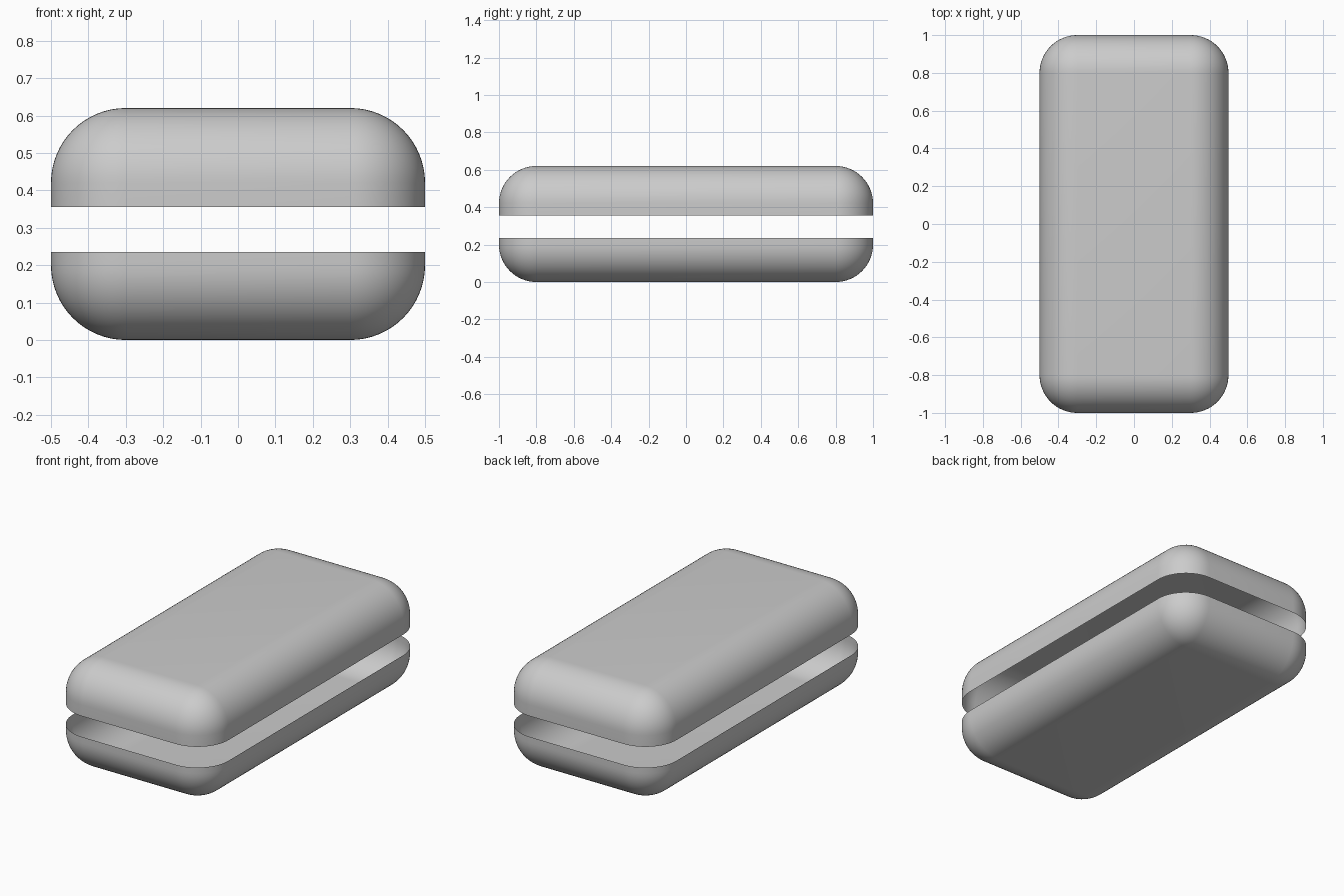
import bpy, bmesh
from mathutils import Vector

if "Cube" in bpy.data.objects:
    bpy.data.objects.remove(bpy.data.objects["Cube"])

WIDTH, LENGTH, HEIGHT, RADIUS = 1.0, 2.0, 0.62, 0.2


def half_shell(name, cut_z, keep_top):
    # Rounded box, cut open to leave one thin shell
    bm = bmesh.new()
    bmesh.ops.create_cube(bm, size=1)
    bmesh.ops.scale(bm, vec=(WIDTH, LENGTH, HEIGHT), verts=bm.verts)
    bmesh.ops.translate(bm, vec=(0, 0, HEIGHT / 2), verts=bm.verts)
    bmesh.ops.bevel(bm, geom=bm.edges[:], offset=RADIUS, offset_type='OFFSET',
                    segments=16, profile=0.5, affect='EDGES', clamp_overlap=True)
    bmesh.ops.bisect_plane(bm, geom=bm.verts[:] + bm.edges[:] + bm.faces[:],
                           plane_co=Vector((0, 0, cut_z)), plane_no=Vector((0, 0, 1)),
                           clear_inner=keep_top, clear_outer=not keep_top)
    for f in bm.faces:
        f.smooth = True
    mesh = bpy.data.meshes.new(name)
    bm.to_mesh(mesh)
    bm.free()
    obj = bpy.data.objects.new(name, mesh)
    bpy.context.collection.objects.link(obj)
    return obj


# Open tray below and matching lid above, separated by a gap
half_shell("lower_shell", 0.235, False)
half_shell("upper_shell", 0.355, True)
